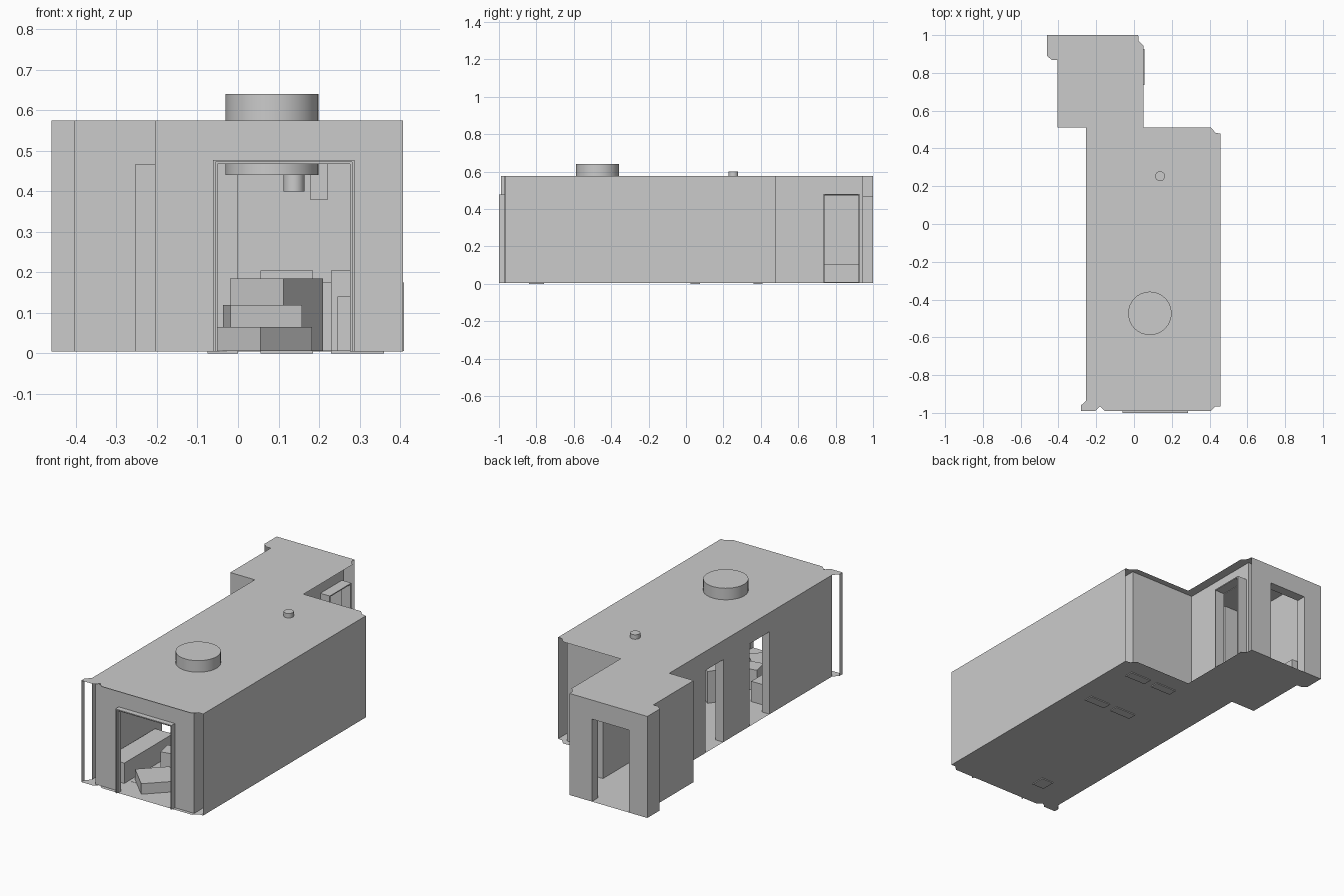
import bpy, bmesh
from math import radians
from mathutils import Matrix, Vector

if "Cube" in bpy.data.objects:
    bpy.data.objects.remove(bpy.data.objects["Cube"])

FLOOR, CEIL, DOOR_TOP = 0.005, 0.575, 0.468


def finish(name, bm):
    mesh = bpy.data.meshes.new(name)
    bm.to_mesh(mesh)
    bm.free()
    obj = bpy.data.objects.new(name, mesh)
    bpy.context.collection.objects.link(obj)
    return obj


def box(name, x0, x1, y0, y1, z0, z1):
    bm = bmesh.new()
    bmesh.ops.create_cube(bm, size=1)
    for v in bm.verts:
        v.co = Vector(((x0 + x1) / 2 + v.co.x * (x1 - x0),
                       (y0 + y1) / 2 + v.co.y * (y1 - y0),
                       (z0 + z1) / 2 + v.co.z * (z1 - z0)))
    return finish(name, bm)


def turned_box(name, cx, cy, w, d, z0, z1, angle):
    obj = box(name, -w / 2, w / 2, -d / 2, d / 2, z0, z1)
    obj.data.transform(Matrix.Translation((cx, cy, 0)) @ Matrix.Rotation(radians(angle), 4, 'Z'))
    return obj


def cylinder(name, x, y, r, z0, z1, sides):
    bm = bmesh.new()
    bmesh.ops.create_cone(bm, cap_ends=True, segments=sides, radius1=r, radius2=r, depth=z1 - z0,
                          matrix=Matrix.Translation((x, y, (z0 + z1) / 2)))
    return finish(name, bm)


def sheet(name, outline, z, up):
    bm = bmesh.new()
    face = bm.faces.new([bm.verts.new((x, y, z)) for x, y in outline])
    bm.normal_update()
    if (face.normal.z > 0) != up:
        face.normal_flip()
    return finish(name, bm)


def wall(name, axis, at, start, end, doors=()):
    """Thin wall on the plane axis = at, running from start to end, with doorways cut out."""
    profile = [(start, FLOOR)]
    for d0, d1 in doors:
        profile += [(d0, FLOOR), (d0, DOOR_TOP), (d1, DOOR_TOP), (d1, FLOOR)]
    profile += [(end, FLOOR), (end, CEIL), (start, CEIL)]
    bm = bmesh.new()
    bm.faces.new([bm.verts.new((at, s, z) if axis == 'x' else (s, at, z)) for s, z in profile])
    return finish(name, bm)


def reveal(name, axis, a, b, d0, d1):
    """Lining of a doorway between the wall planes a and b."""
    bm = bmesh.new()
    rows = [[bm.verts.new((p, s, z) if axis == 'x' else (s, p, z))
             for s, z in ((d0, FLOOR), (d0, DOOR_TOP), (d1, DOOR_TOP), (d1, FLOOR))]
            for p in (a, b)]
    for i in range(3):
        bm.faces.new((rows[0][i], rows[0][i + 1], rows[1][i + 1], rows[1][i]))
    return finish(name, bm)


def door_frame(name, axis, p0, p1, d0, d1, top, t):
    """Two jambs and a head, from depth p0 to p1."""
    parts = (("jamb_a", d0, d0 + t, FLOOR, top), ("jamb_b", d1 - t, d1, FLOOR, top),
             ("head", d0 + t, d1 - t, top - t, top))
    for part, s0, s1, z0, z1 in parts:
        span = (p0, p1, s0, s1) if axis == 'x' else (s0, s1, p0, p1)
        box(f"{name}_{part}", *span, z0, z1)


# Floor and ceiling share the clipped-corner plan
plan = [(-0.28, -0.99), (-0.205, -0.99), (-0.18, -0.965), (-0.155, -0.99), (0.407, -0.99),
        (0.432, -0.965), (0.459, -0.965), (0.459, 0.478), (0.432, 0.483), (0.407, 0.51),
        (0.05, 0.51), (0.05, 0.945), (0.025, 0.97), (0.022, 1.0), (-0.46, 1.0),
        (-0.46, 0.89), (-0.435, 0.868), (-0.405, 0.868), (-0.405, 0.51), (-0.253, 0.51),
        (-0.253, -0.935), (-0.28, -0.96)]
sheet("floor", plan, FLOOR, False)
sheet("ceiling", plan, CEIL, True)

left_doors = [(-0.38, -0.20), (0.03, 0.19)]
back_door = (-0.345, -0.115)
side_door = (0.735, 0.927)

# Inner faces of the main room and rear wing
wall("front_wall", 'y', -0.97, -0.205, 0.407, [(-0.062, 0.287)])
wall("right_wall_inner", 'x', 0.407, -0.97, 0.475)
wall("back_wall", 'y', 0.475, -0.003, 0.407)
wall("left_wall_inner", 'x', -0.205, -0.97, 0.51, left_doors)
wall("wing_right_wall", 'x', -0.003, 0.475, 0.945, [side_door])
wall("wing_back_wall_inner", 'y', 0.945, -0.36, -0.003, [back_door])
wall("wing_left_wall_inner", 'x', -0.36, 0.51, 0.945)

# Outer faces
wall("right_wall_outer", 'x', 0.459, -0.965, 0.478)
wall("left_wall_outer", 'x', -0.253, -0.935, 0.51, left_doors)
wall("front_left_stub", 'x', -0.28, -0.99, -0.96)
wall("wing_step_wall", 'y', 0.51, -0.405, -0.205)
wall("wing_left_wall_outer", 'x', -0.405, 0.51, 0.868)
wall("wing_back_wall_outer", 'y', 1.0, -0.46, 0.022, [back_door])
wall("wing_corner_wall", 'x', -0.46, 0.89, 1.0)

# Doorway linings and frames
for i, (d0, d1) in enumerate(left_doors):
    reveal(f"left_doorway_{i}", 'x', -0.253, -0.205, d0, d1)
reveal("back_doorway", 'y', 0.945, 1.0, *back_door)
door_frame("front_frame", 'y', -1.0, -0.97, -0.062, 0.287, 0.478, 0.006)
door_frame("front_frame_lip", 'y', -0.993, -0.965, -0.056, 0.281, 0.472, 0.005)
door_frame("side_frame", 'x', -0.003, 0.055, 0.735, 0.927, 0.48, 0.006)

# Ceiling lamps and wall box
for name, x, y, r, z0, z1, n in (("large_lamp", 0.084, -0.473, 0.115, 0.44, 0.64, 32),
                                 ("small_lamp", 0.138, 0.253, 0.026, 0.40, 0.60, 20)):
    lamp = cylinder(name, x, y, r, z0, z1, n)
    bpy.context.view_layer.objects.active = lamp
    lamp.select_set(True)
    bpy.ops.object.shade_smooth_by_angle()
    lamp.select_set(False)
box("wall_box", 0.178, 0.222, 0.43, 0.474, 0.38, 0.47)

# Dining set: table with four block chairs
box("dining_table", 0.03, 0.41, 0.10, 0.33, FLOOR + 0.001, 0.175)
for i, x in enumerate((0.055, 0.23)):
    for j, (y, foot) in enumerate(((0.0, 0.025), (0.32, 0.36))):
        box(f"chair_{i}_{j}", x, x + 0.13, y, y + 0.11, FLOOR + 0.001, 0.205)
        box(f"chair_foot_{i}_{j}", x, x + 0.13, foot, foot + 0.05, 0.0, FLOOR + 0.001)

# Lounge set
turned_box("low_stool", 0.055, -0.81, 0.18, 0.18, FLOOR + 0.001, 0.065, 45)
box("stool_foot", -0.075, 0.0, -0.84, -0.76, 0.0, FLOOR + 0.001)
turned_box("coffee_table", 0.06, -0.60, 0.18, 0.09, FLOOR + 0.001, 0.12, 12)
turned_box("armchair", 0.095, -0.42, 0.16, 0.17, FLOOR + 0.001, 0.185, -35)
box("side_sofa", -0.20, -0.09, -0.88, -0.45, FLOOR + 0.001, 0.12)
box("side_cabinet", 0.245, 0.40, -0.30, -0.15, FLOOR + 0.001, 0.14)
box("wing_bench", -0.359, -0.32, 0.56, 0.93, FLOOR + 0.001, 0.105)
